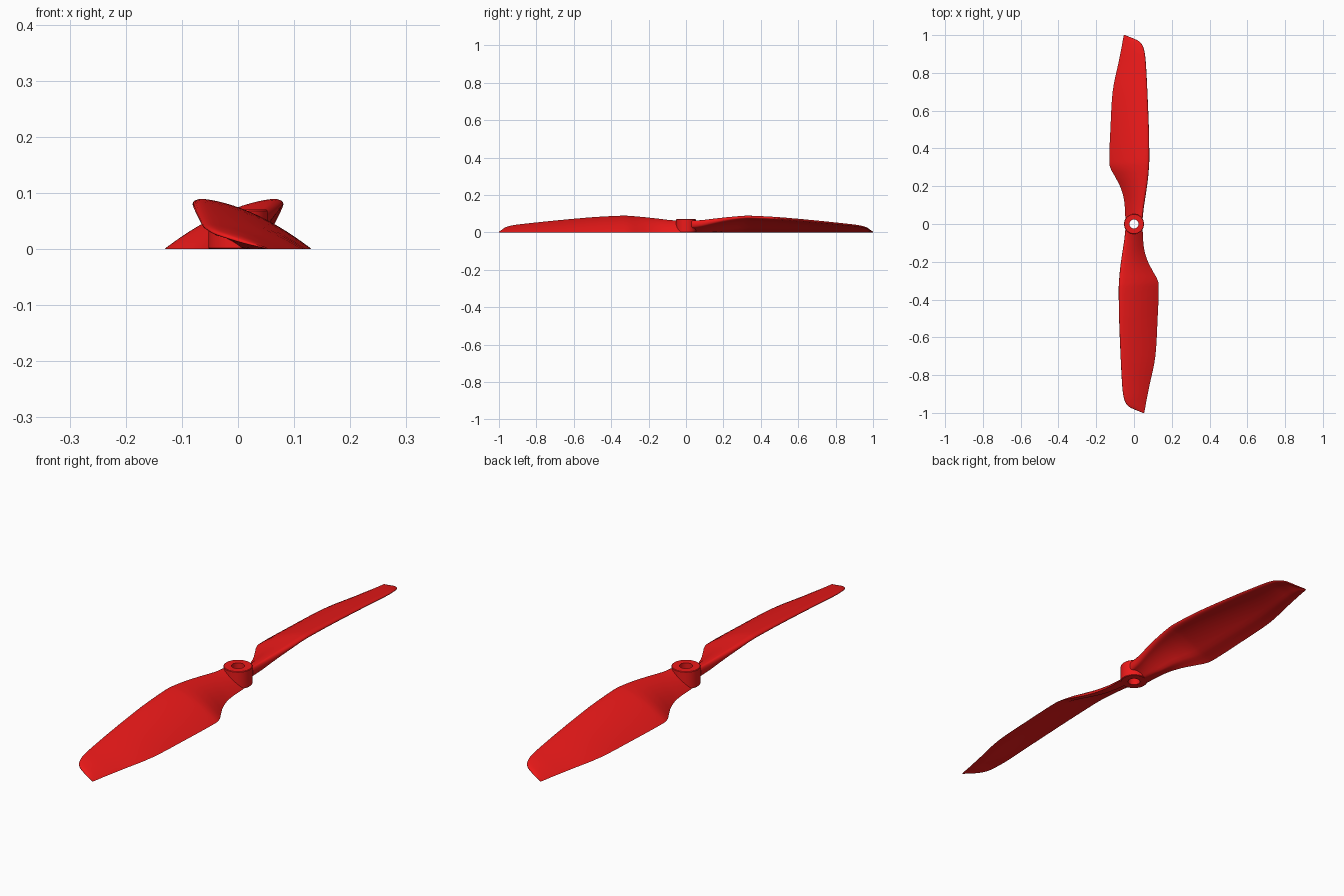
import bpy, bmesh, math

if "Cube" in bpy.data.objects:
    bpy.data.objects.remove(bpy.data.objects["Cube"])

red = bpy.data.materials.new("red_plastic")
red.diffuse_color = (0.85, 0.01, 0.01, 1)
red.use_nodes = True
red.node_tree.nodes["Principled BSDF"].inputs["Base Color"].default_value = red.diffuse_color

# Blade stations: y, low edge x, high edge x, high edge z, thickness
STATIONS = [
    (0.030, -0.046, 0.046, 0.064, 0.040),
    (0.080, -0.048, 0.051, 0.066, 0.036),
    (0.140, -0.055, 0.060, 0.073, 0.030),
    (0.200, -0.074, 0.069, 0.080, 0.025),
    (0.250, -0.100, 0.075, 0.085, 0.022),
    (0.300, -0.126, 0.079, 0.089, 0.020),
    (0.350, -0.131, 0.081, 0.090, 0.019),
    (0.500, -0.125, 0.079, 0.082, 0.017),
    (0.700, -0.113, 0.071, 0.064, 0.014),
    (0.850, -0.083, 0.063, 0.048, 0.012),
    (0.910, -0.071, 0.056, 0.041, 0.010),
    (0.945, -0.064, 0.045, 0.034, 0.009),
    (0.968, -0.060, 0.026, 0.026, 0.007),
    (0.985, -0.057, -0.010, 0.014, 0.005),
    (1.000, -0.054, -0.048, 0.003, 0.002),
]


def smooth_stations(pts, steps):
    """Catmull-Rom interpolation through the stations."""
    out = []
    for i in range(len(pts) - 1):
        a, b = pts[max(i - 1, 0)], pts[i]
        c, d = pts[i + 1], pts[min(i + 2, len(pts) - 1)]
        for k in range(steps):
            t = k / steps
            out.append([0.5 * (2 * q + (r - p) * t + (2 * p - 5 * q + 4 * r - s) * t ** 2
                               + (3 * q - p - 3 * r + s) * t ** 3)
                        for p, q, r, s in zip(a, b, c, d)])
    return out + [list(pts[-1])]


def section(y, xl, xh, zh, thick, n=20):
    """Cambered aerofoil: thin low edge on z = 0, rounded high edge."""
    upper, lower = [], []
    for i in range(n + 1):
        t = 0.5 - 0.5 * math.cos(math.pi * i / n)
        top = zh * (1 - (1 - t) ** 1.8)
        body = min(1, t / 0.25)
        nose = math.sqrt(max(0, 1 - max(0, (t - 0.9) / 0.1) ** 2))
        drop = thick * body * (0.5 + 0.5 * nose)
        x = xl + (xh - xl) * t
        upper.append((x, y, top - thick * 0.5 * (1 - nose)))
        lower.append((x, y, max(0, top - drop)))
    return upper + lower[-2:0:-1]


def finish(name, bm, angle):
    bmesh.ops.remove_doubles(bm, verts=bm.verts, dist=1e-6)
    bmesh.ops.recalc_face_normals(bm, faces=bm.faces)
    mesh = bpy.data.meshes.new(name)
    bm.to_mesh(mesh)
    bm.free()
    mesh.materials.append(red)
    obj = bpy.data.objects.new(name, mesh)
    bpy.context.collection.objects.link(obj)
    bpy.ops.object.select_all(action='DESELECT')
    obj.select_set(True)
    bpy.context.view_layer.objects.active = obj
    bpy.ops.object.shade_smooth_by_angle(angle=math.radians(angle))
    return obj


# Two blades, half a turn apart
def blade(name, turn):
    bm = bmesh.new()
    rings = [[bm.verts.new((turn * x, turn * y, z)) for x, y, z in section(*s)]
             for s in smooth_stations(STATIONS, 4)]
    n = len(rings[0])
    for a, b in zip(rings, rings[1:]):
        for i in range(n):
            j = (i + 1) % n
            bm.faces.new((a[i], a[j], b[j], b[i]))
    bm.faces.new(rings[0])
    bm.faces.new(rings[-1])
    return finish(name, bm, 50)


blade("rear_blade", 1)
blade("front_blade", -1)

# Hub: ring profile turned around z, with a through hole
bm = bmesh.new()
profile = [(0.024, 0), (0.051, 0), (0.053, 0.002), (0.053, 0.068), (0.051, 0.070), (0.024, 0.070)]
SIDES = 48
rings = []
for k in range(SIDES):
    a = 2 * math.pi * k / SIDES
    rings.append([bm.verts.new((r * math.cos(a), r * math.sin(a), z)) for r, z in profile])
for k in range(SIDES):
    a, b = rings[k], rings[(k + 1) % SIDES]
    for i in range(len(profile)):
        j = (i + 1) % len(profile)
        bm.faces.new((a[i], a[j], b[j], b[i]))
finish("hub", bm, 35)
